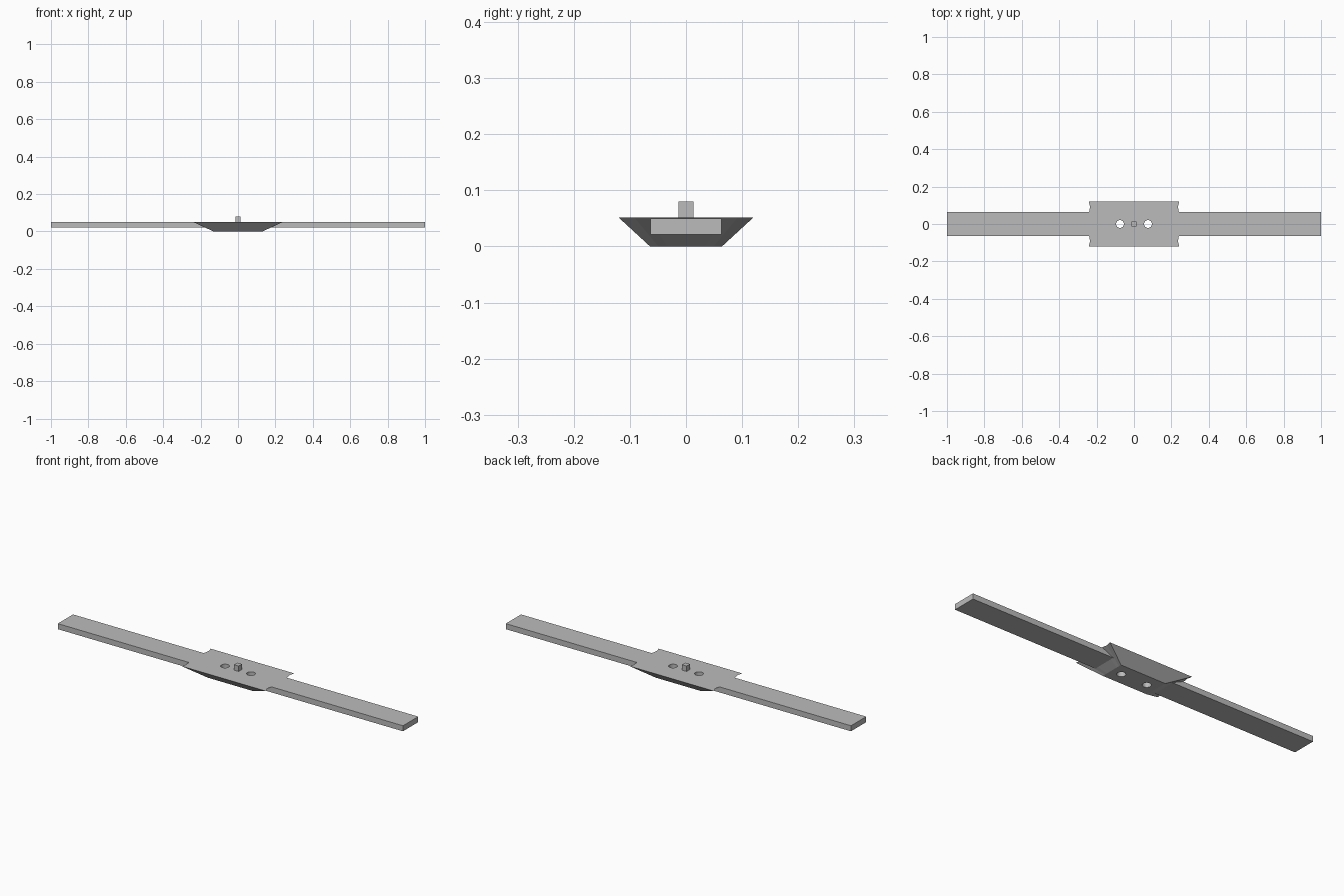
import bpy, bmesh

if "Cube" in bpy.data.objects:
    bpy.data.objects.remove(bpy.data.objects["Cube"], do_unlink=True)

grey = bpy.data.materials.new("plain grey")
grey.use_nodes = True
grey.diffuse_color = (0.5, 0.5, 0.5, 1)
grey.node_tree.nodes["Principled BSDF"].inputs["Base Color"].default_value = grey.diffuse_color


def finish(name, bm):
    bmesh.ops.recalc_face_normals(bm, faces=bm.faces)
    mesh = bpy.data.meshes.new(name)
    bm.to_mesh(mesh)
    bm.free()
    mesh.materials.append(grey)
    obj = bpy.data.objects.new(name, mesh)
    bpy.context.collection.objects.link(obj)
    return obj


def box(name, half_x, half_y, z0, z1):
    bm = bmesh.new()
    bmesh.ops.create_cube(bm, size=2)
    for v in bm.verts:
        v.co.x *= half_x
        v.co.y *= half_y
        v.co.z = z1 if v.co.z > 0 else z0
    return finish(name, bm)


def boolean(obj, tool, operation):
    mod = obj.modifiers.new(operation.lower(), 'BOOLEAN')
    mod.operation = operation
    mod.solver = 'EXACT'
    mod.object = tool
    bpy.context.view_layer.objects.active = obj
    bpy.ops.object.modifier_apply(modifier=mod.name)
    bpy.data.objects.remove(tool, do_unlink=True)


# Tapered hub: a wide top with slightly notched ends over a small flat base
BASE_X, BASE_Y, TOP_Y, TOP_Z = 0.13, 0.064, 0.12, 0.0515
end = [(0.242, -TOP_Y), (0.235, -0.092), (0.24, -0.064)]
end += [(x, -y) for x, y in reversed(end)]
outline = end + [(-x, -y) for x, y in end]
bm = bmesh.new()
top = [bm.verts.new((x, y, TOP_Z)) for x, y in outline]
base = [bm.verts.new((BASE_X if x > 0 else -BASE_X, y * BASE_Y / TOP_Y, 0))
        for x, y in outline]
bm.faces.new(top)
bm.faces.new(base[::-1])
for i in range(len(top)):
    j = (i + 1) % len(top)
    bm.faces.new((top[i], base[i], base[j], top[j]))
hub = finish("hub_with_arms", bm)

# Long flat bar through the hub
boolean(hub, box("arm_bar", 1, 0.063, 0.021, 0.05), 'UNION')

# Two round holes through the hub
for side in (-1, 1):
    bm = bmesh.new()
    bmesh.ops.create_cone(bm, cap_ends=True, segments=24, radius1=0.021,
                          radius2=0.021, depth=0.3)
    drill = finish("drill", bm)
    drill.location.x = side * 0.075
    drill.hide_render = True
    bpy.context.view_layer.update()
    boolean(hub, drill, 'DIFFERENCE')

# Square centre pin
box("centre_pin", 0.0135, 0.0135, 0.045, 0.08)
